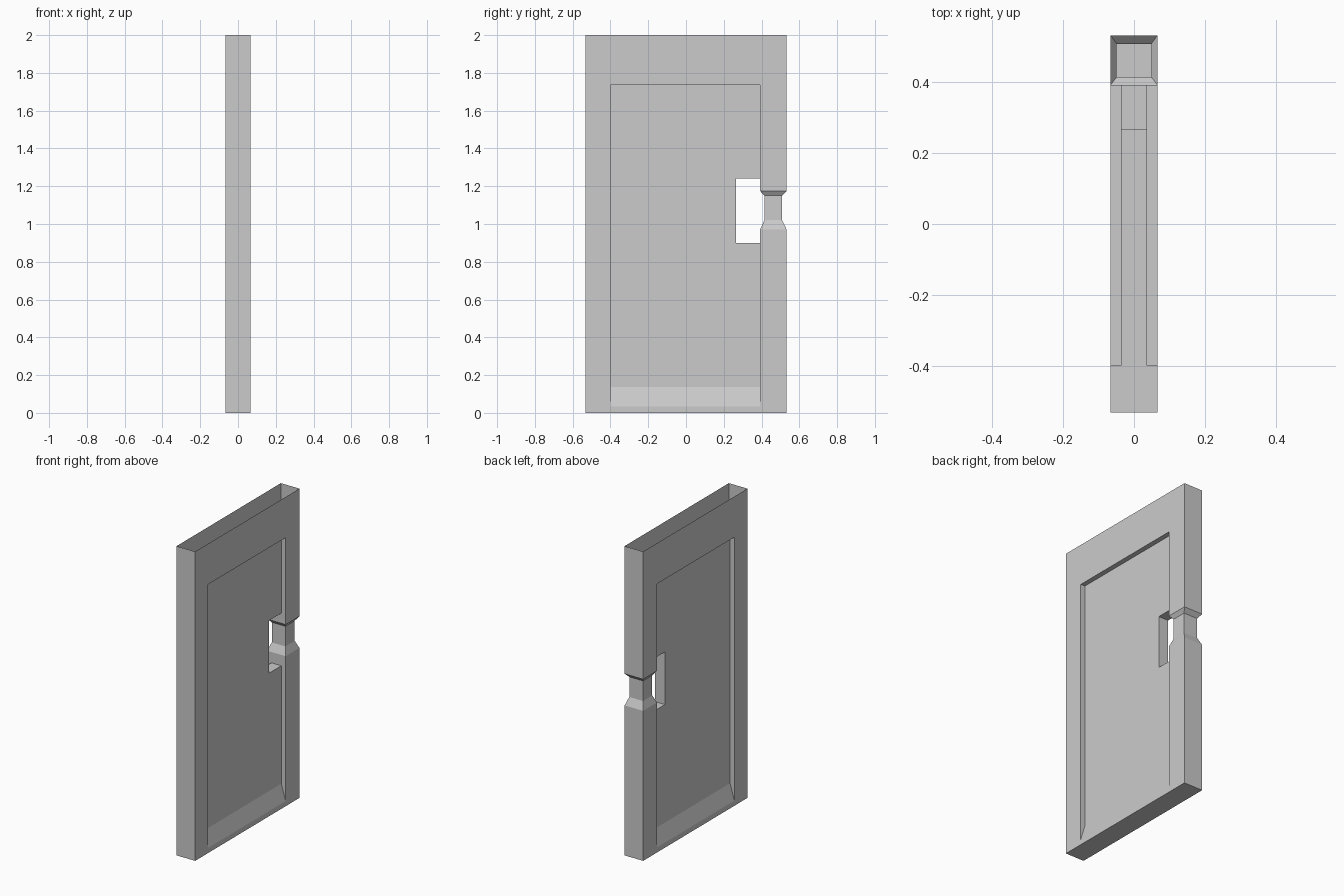
import bpy
import bmesh

if "Cube" in bpy.data.objects:
    bpy.data.objects.remove(bpy.data.objects["Cube"])

X, Y = 0.0665, 0.533            # half thickness, half width
POST = 0.392                    # inner edge of the post
Z1, Z2, Z3, Z4 = 0.97, 1.02, 1.15, 1.175   # waist levels on the post


def prism(name, profile, axis, lo, hi):
    """Extrude a profile: (y, z) points along x, or (x, z) points along y."""
    bm = bmesh.new()

    def ring(t):
        return [bm.verts.new((t, a, z) if axis == 'x' else (a, t, z)) for a, z in profile]
    r0, r1 = ring(lo), ring(hi)
    bm.faces.new(r0)
    bm.faces.new(r1)
    n = len(profile)
    for i in range(n):
        j = (i + 1) % n
        bm.faces.new((r0[i], r0[j], r1[j], r1[i]))
    bmesh.ops.recalc_face_normals(bm, faces=bm.faces[:])
    me = bpy.data.meshes.new(name)
    bm.to_mesh(me)
    bm.free()
    ob = bpy.data.objects.new(name, me)
    bpy.context.collection.objects.link(ob)
    return ob


def cut(body, cutter):
    cutter.hide_render = True
    mod = body.modifiers.new("cut", 'BOOLEAN')
    mod.operation = 'DIFFERENCE'
    mod.solver = 'EXACT'
    mod.object = cutter
    bpy.context.view_layer.objects.active = body
    bpy.ops.object.modifier_apply(modifier=mod.name)
    bpy.data.objects.remove(cutter, do_unlink=True)


# Solid slab
door = prism("door_panel", [(-Y, 0), (Y, 0), (Y, 2), (-Y, 2)], 'x', -X, X)

# Recess with sloped sill on both faces
for s in (-1, 1):
    x_in, x_out = 0.035, 0.1
    z_out = 0.137 - (0.137 - 0.033) * (x_out - x_in) / (X - x_in)
    cut(door, prism("recess_cutter", [(s * x_in, 0.137), (s * x_out, z_out),
                                      (s * x_out, 1.737), (s * x_in, 1.737)], 'y', -0.4, POST))

# Hand hole, including the inner notch of the post
cut(door, prism("hole_cutter", [(0.265, 0.9), (POST, 0.9), (POST, Z1), (0.415, Z2), (0.415, Z3),
                                (POST, Z4), (POST, 1.24), (0.265, 1.24)], 'x', -0.2, 0.2))

# Outer notch of the post
cut(door, prism("end_cutter", [(0.7, Z1), (Y, Z1), (0.509, Z2), (0.509, Z3), (Y, Z4), (0.7, Z4)],
                'x', -0.2, 0.2))

# Side notches of the post
for s in (-1, 1):
    cut(door, prism("side_cutter", [(s * x, z) for x, z in (
        (0.2, Z1), (X, Z1), (0.049, Z2), (0.049, Z3), (X, Z4), (0.2, Z4))], 'y', 0.33, 0.7))

# Open top of the hollow shell
bm = bmesh.new()
bm.from_mesh(door.data)
top = [f for f in bm.faces if all(v.co.z > 1.999 for v in f.verts)]
bmesh.ops.delete(bm, geom=top, context='FACES')
bm.to_mesh(door.data)
bm.free()
